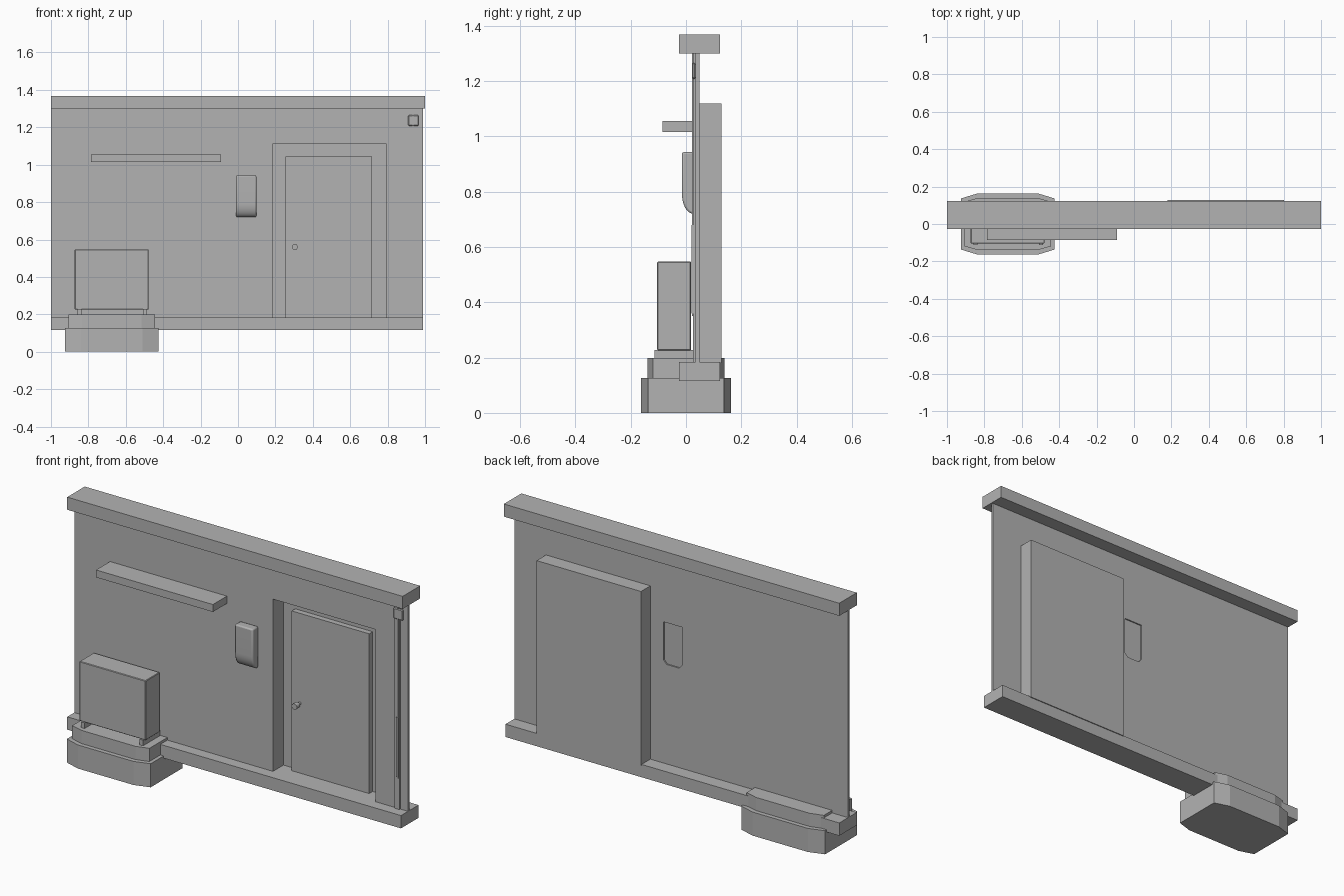
import bpy
import bmesh
import math
from mathutils import Vector

cube = bpy.data.objects.get("Cube")
if cube:
    bpy.data.objects.remove(cube, do_unlink=True)

grey = bpy.data.materials.new("plain_grey")
grey.use_nodes = True
grey.diffuse_color = (0.45, 0.45, 0.45, 1)
grey.node_tree.nodes["Principled BSDF"].inputs["Base Color"].default_value = (0.45, 0.45, 0.45, 1)


def prism(name, points, axis, start, end):
    """Extrude a closed outline along one axis; the outline uses the other two axes in order."""
    def place(p, depth):
        co = list(p)
        co.insert(axis, depth)
        return Vector(co)
    bm = bmesh.new()
    face = bm.faces.new([bm.verts.new(place(p, start)) for p in points])
    out = bmesh.ops.extrude_face_region(bm, geom=[face])
    shift = Vector((0, 0, 0))
    shift[axis] = end - start
    bmesh.ops.translate(bm, vec=shift, verts=[g for g in out["geom"] if isinstance(g, bmesh.types.BMVert)])
    bmesh.ops.recalc_face_normals(bm, faces=bm.faces)
    mesh = bpy.data.meshes.new(name)
    bm.to_mesh(mesh)
    bm.free()
    mesh.materials.append(grey)
    obj = bpy.data.objects.new(name, mesh)
    bpy.context.collection.objects.link(obj)
    return obj


def box(name, x0, x1, y0, y1, z0, z1):
    return prism(name, [(x0, y0), (x1, y0), (x1, y1), (x0, y1)], 2, z0, z1)


def arch(x0, x1, z0, z1, left, right, top):
    """Upside-down U outline around the doorway."""
    return [(left, z0), (x0, z0), (x0, z1), (x1, z1), (x1, z0), (right, z0), (right, top), (left, top)]


def bevel(obj, width, segments):
    mod = obj.modifiers.new("soft_edges", "BEVEL")
    mod.width = width
    mod.segments = segments
    mod.limit_method = "ANGLE"
    mod.angle_limit = math.radians(40)


def plinth(name, x0, x1, half_y, cut_x, cut_y, z0, z1):
    """Block with chamfered corners."""
    side = half_y - cut_y
    prism(name, [(x0, -side), (x0 + cut_x, -half_y), (x1 - cut_x, -half_y), (x1, -side),
                 (x1, side), (x1 - cut_x, half_y), (x0 + cut_x, half_y), (x0, side)], 2, z0, z1)


FLOOR, CEILING = 0.184, 1.30
WALL_FRONT, WALL_BACK = 0.034, 0.048

# Wall and its beams
wall = prism("wall", arch(0.185, 0.795, FLOOR, 1.112, -1, 0.99, CEILING), 1, WALL_FRONT, WALL_BACK)
box("bottom_beam", -1, 0.99, -0.026, 0.123, 0.115, FLOOR)
box("top_beam", -1, 1, -0.026, 0.123, CEILING, 1.368)

# Shallow pocket behind the wall lamp
cutter = prism("lamp_pocket_cutter", [(-0.01, 0.945), (-0.01, 0.74), (0.008, 0.72), (0.082, 0.72),
                                      (0.1, 0.74), (0.1, 0.945)], 1, 0.041, 0.07)
cutter.hide_render = True
cutter.hide_viewport = True
pocket = wall.modifiers.new("lamp_pocket", "BOOLEAN")
pocket.operation = "DIFFERENCE"
pocket.object = cutter

# Door alcove, door and knob
prism("alcove_frame", arch(0.185, 0.795, FLOOR - 0.004, 1.112, 0.179, 0.801, 1.118), 1, WALL_BACK - 0.002, 0.128)
box("alcove_back", 0.18, 0.80, 0.123, 0.128, FLOOR - 0.004, 1.117)
box("door", 0.255, 0.717, 0.093, 0.124, FLOOR, 1.045)
for name, radius, y0, y1 in (("knob_stem", 0.008, 0.07, 0.094), ("door_knob", 0.016, 0.045, 0.072)):
    ring = [(0.304 + radius * math.cos(a * math.pi / 8), 0.56 + radius * math.sin(a * math.pi / 8))
            for a in range(16)]
    prism(name, ring, 1, y0, y1)

# Shelf
box("shelf", -0.787, -0.09, -0.085, WALL_FRONT, 1.015, 1.055)

# Wall lamp with a curved lower front
curve = [(0.026 - 0.041 * math.cos(a * math.pi / 16), 0.795 - 0.075 * math.sin(a * math.pi / 16))
         for a in range(9)]
lamp = prism("wall_lamp", [(WALL_FRONT, 0.72), (WALL_FRONT, 0.943), (-0.015, 0.943)] + curve, 0, -0.01, 0.098)
bevel(lamp, 0.007, 2)

# Stepped plinth under the heater
plinth("plinth_base", -0.925, -0.425, 0.1625, 0.085, 0.026, 0, 0.127)
plinth("plinth_step", -0.905, -0.445, 0.139, 0.07, 0.02, 0.127, 0.198)

# Heater on two runners
heater = box("heater", -0.873, -0.478, -0.104, 0.018, 0.226, 0.547)
bevel(heater, 0.003, 1)
for side, x in (("right", -0.847), ("left", -0.498)):
    box(side + "_heater_foot", x - 0.011, x + 0.011, -0.113, 0.03, 0.198, 0.228)

# Blind rail with cord, clip and handle
box("blind_rail", 0.915, 0.945, 0.026, WALL_FRONT, FLOOR, CEILING)
box("blind_cord", 0.932, 0.938, 0.021, 0.027, 0.35, CEILING)
box("cord_handle", 0.929, 0.941, 0.019, 0.028, 0.36, 0.68)
clip = box("cord_clip", 0.91, 0.966, 0.021, WALL_FRONT, 1.208, 1.265)
bevel(clip, 0.004, 1)

# Shading
bpy.ops.object.select_all(action="DESELECT")
lamp.select_set(True)
bpy.data.objects["door_knob"].select_set(True)
bpy.context.view_layer.objects.active = lamp
bpy.ops.object.shade_smooth_by_angle(angle=math.radians(35))
